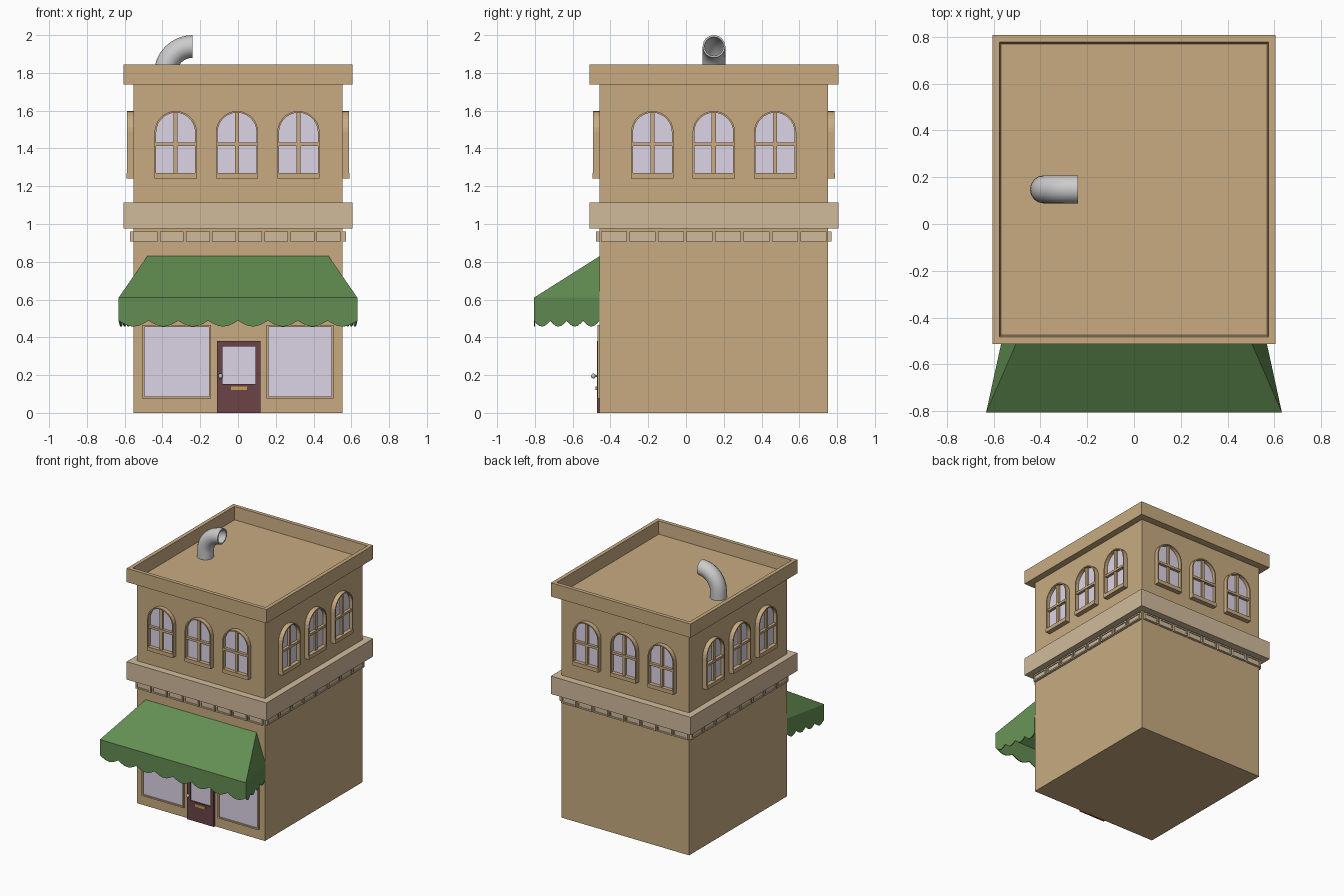
import bpy, bmesh, math
from mathutils import Matrix, Vector

if "Cube" in bpy.data.objects:
    bpy.data.objects.remove(bpy.data.objects["Cube"])


def mat(name, rgb):
    m = bpy.data.materials.new(name)
    m.diffuse_color = (*rgb, 1)
    m.use_nodes = True
    m.node_tree.nodes["Principled BSDF"].inputs["Base Color"].default_value = m.diffuse_color
    return m


TAN = mat("tan", (0.58, 0.41, 0.22))
CREAM = mat("cream", (0.64, 0.50, 0.33))
GLASS = mat("glass", (0.72, 0.66, 0.79))
GREEN = mat("green", (0.125, 0.27, 0.085))
MAROON = mat("maroon", (0.147, 0.057, 0.063))
BRASS = mat("brass", (0.6, 0.33, 0.1))

HX, Y0, Y1 = 0.553, -0.457, 0.751      # wall extents
CY = (Y0 + Y1) / 2


def finish(name, bm, material=None, matrix=None):
    if matrix:
        bm.transform(matrix)
    bmesh.ops.recalc_face_normals(bm, faces=bm.faces)
    me = bpy.data.meshes.new(name)
    bm.to_mesh(me)
    bm.free()
    ob = bpy.data.objects.new(name, me)
    bpy.context.collection.objects.link(ob)
    if material:
        me.materials.append(material)
    return ob


def box(bm, x0, x1, y0, y1, z0, z1):
    m = (Matrix.Translation(((x0 + x1) / 2, (y0 + y1) / 2, (z0 + z1) / 2))
         @ Matrix.Diagonal((x1 - x0, y1 - y0, z1 - z0, 1)))
    bmesh.ops.create_cube(bm, size=1, matrix=m)


def boxes(name, material, dims, matrix=None):
    bm = bmesh.new()
    for d in dims:
        box(bm, *d)
    return finish(name, bm, material, matrix)


def rect_frame(x0, x1, z0, z1, t, ya, yb):
    return [(x0, x0 + t, ya, yb, z0, z1), (x1 - t, x1, ya, yb, z0, z1),
            (x0 + t, x1 - t, ya, yb, z0, z0 + t), (x0 + t, x1 - t, ya, yb, z1 - t, z1)]


# main walls and ledge between storeys
boxes("walls", TAN, [(-HX, HX, Y0, Y1, 0, 1.742)])
boxes("middle_ledge", CREAM, [(-0.605, 0.605, -0.512, 0.807, 0.975, 1.115)])

# roof cornice with a sunken flat roof
bm = bmesh.new()
box(bm, -0.605, 0.605, -0.512, 0.807, 1.738, 1.845)
bm.normal_update()
top = max(bm.faces, key=lambda f: f.calc_center_median().z)
bmesh.ops.inset_region(bm, faces=[top], thickness=0.042)
bmesh.ops.inset_region(bm, faces=[top], thickness=0.01)
for v in top.verts:
    v.co.z = 1.745
finish("roof_cornice", bm, TAN)


# arched windows
def arch(w, z0, zs, n=14):
    pts = [(-w, z0)] + [(-w * math.cos(math.pi * i / n), zs + w * math.sin(math.pi * i / n))
                        for i in range(n + 1)]
    return pts + [(w, z0)]


def arched_windows(side, us, matrix):
    frame, glass, bars = bmesh.new(), bmesh.new(), bmesh.new()
    out, inn = arch(0.112, 1.25, 1.486), arch(0.103, 1.25, 1.486)
    for u in us:
        rows = []
        for (a, b), (c, d) in zip(out, inn):
            rows.append([frame.verts.new((u + x, y, z)) for x, y, z in
                         ((a, 0.01, b), (a, -0.035, b), (c, -0.035, d), (c, 0.01, d))])
        for p, q in zip(rows, rows[1:]):
            for i in range(4):
                frame.faces.new((p[i], p[(i + 1) % 4], q[(i + 1) % 4], q[i]))
        frame.faces.new(rows[0])
        frame.faces.new(rows[-1])
        f = glass.faces.new([glass.verts.new((u + x, -0.008, z)) for x, z in inn])
        ext = bmesh.ops.extrude_face_region(glass, geom=[f])
        bmesh.ops.translate(glass, vec=(0, 0.012, 0),
                            verts=[v for v in ext["geom"] if isinstance(v, bmesh.types.BMVert)])
        box(bars, u - 0.011, u + 0.011, -0.024, -0.002, 1.25, 1.595)
        box(bars, u - 0.108, u + 0.108, -0.03, -0.002, 1.413, 1.431)
        box(bars, u - 0.112, u + 0.112, -0.038, 0.005, 1.24, 1.27)
    finish(side + "_window_frames", frame, TAN, matrix)
    finish(side + "_window_panes", glass, GLASS, matrix)
    finish(side + "_window_bars", bars, TAN, matrix)


# decorative blocks under the ledge
def dentils(side, half, matrix):
    pitch = 2 * half / 8
    dims = []
    for i in range(8):
        c = -half + pitch * (i + 0.5)
        a, b = c - pitch / 2 + 0.006, c + pitch / 2 - 0.006
        dims += rect_frame(a, b, 0.907, 0.96, 0.011, -0.02, 0.005)
        dims.append((a + 0.011, b - 0.011, -0.013, 0.005, 0.918, 0.949))
    boxes(side + "_ledge_blocks", CREAM, dims, matrix)


for side, pos, ang, half in (("front", (-0.005, Y0, 0), 0, HX), ("right", (HX, CY, 0), 90, 0.604),
                             ("back", (-0.005, Y1, 0), 180, HX), ("left", (-HX, CY, 0), -90, 0.604)):
    M = Matrix.Translation(pos) @ Matrix.Rotation(math.radians(ang), 4, 'Z')
    arched_windows(side, (-0.325, 0, 0.325), M)
    dentils(side, half, M)

# shop windows
for name, a, b in (("left", -0.507, -0.142), ("right", 0.151, 0.505)):
    boxes(name + "_shop_frame", TAN, rect_frame(a, b, 0.076, 0.466, 0.011, Y0 - 0.012, Y0 + 0.005))
    boxes(name + "_shop_glass", GLASS, [(a + 0.01, b - 0.01, Y0 - 0.003, Y0 + 0.005, 0.086, 0.456)])

# front door with pane, mail slot and knob
boxes("door", MAROON, rect_frame(-0.11, 0.12, 0, 0.38, 0.028, Y0 - 0.015, Y0 + 0.005)
      + [(-0.082, 0.092, Y0 - 0.015, Y0 + 0.005, 0.028, 0.152)])
boxes("door_pane", GLASS, [(-0.083, 0.093, Y0 - 0.006, Y0 + 0.005, 0.15, 0.353)])
boxes("mail_slot", BRASS, [(-0.038, 0.048, Y0 - 0.021, Y0 - 0.01, 0.12, 0.14)])
bm = bmesh.new()
bmesh.ops.create_uvsphere(bm, u_segments=12, v_segments=8, radius=0.013,
                          matrix=Matrix.Translation((-0.092, Y0 - 0.033, 0.195)))
bmesh.ops.create_cone(bm, cap_ends=True, segments=10, radius1=0.006, radius2=0.006, depth=0.024,
                      matrix=Matrix.Translation((-0.092, Y0 - 0.02, 0.195)) @ Matrix.Rotation(math.pi / 2, 4, 'X'))
finish("door_knob", bm)

# awning: sloped top, side triangles and scalloped valance
bm = bmesh.new()
T = [Vector((s * 0.48, Y0, 0.83)) for s in (-1, 1)]
E = [Vector((s * 0.632, -0.805, 0.61)) for s in (-1, 1)]
W = [Vector((s * 0.556, Y0, 0.61)) for s in (-1, 1)]
bm.faces.new([bm.verts.new(p) for p in (T[0], T[1], E[1], E[0])])
for i in (0, 1):
    bm.faces.new([bm.verts.new(p) for p in (T[i], E[i], W[i])])


def valance(p, q, count, n=6):
    prev = None
    for i in range(count * n + 1):
        c = p.lerp(q, i / (count * n))
        drop = 0.122 + 0.031 * math.sin(math.pi * (i % n) / n)
        cur = (bm.verts.new(c), bm.verts.new(c - Vector((0, 0, drop))))
        if prev:
            bm.faces.new((prev[0], prev[1], cur[1], cur[0]))
        prev = cur


valance(W[0], E[0], 4)
valance(E[0], E[1], 8)
valance(E[1], W[1], 4)
bmesh.ops.remove_doubles(bm, verts=bm.verts, dist=0.0005)
awning = finish("awning", bm, GREEN)
sol = awning.modifiers.new("thickness", 'SOLIDIFY')
sol.thickness = 0.006
sol.offset = -1

# bent hollow roof vent
bm = bmesh.new()
R, N, S = 0.145, 8, 16
path = [(Vector((-0.385, 0.148, 1.74)), Vector((1, 0, 0)))]
for i in range(N + 1):
    a = math.pi / 2 * i / N
    d = Vector((math.cos(a), 0, -math.sin(a)))
    path.append((Vector((-0.24, 0.148, 1.795)) - d * R, d))
rings = []
for rad, seq in ((0.06, path), (0.05, path[::-1])):
    for c, d in seq:
        rings.append([bm.verts.new(c + rad * (d * math.cos(2 * math.pi * k / S)
                      + Vector((0, math.sin(2 * math.pi * k / S), 0)))) for k in range(S)])
for p, q in zip(rings, rings[1:]):
    for k in range(S):
        bm.faces.new((p[k], p[(k + 1) % S], q[(k + 1) % S], q[k]))
vent = finish("roof_vent", bm)
bpy.context.view_layer.objects.active = vent
vent.select_set(True)
bpy.ops.object.shade_smooth_by_angle(angle=math.radians(40))
